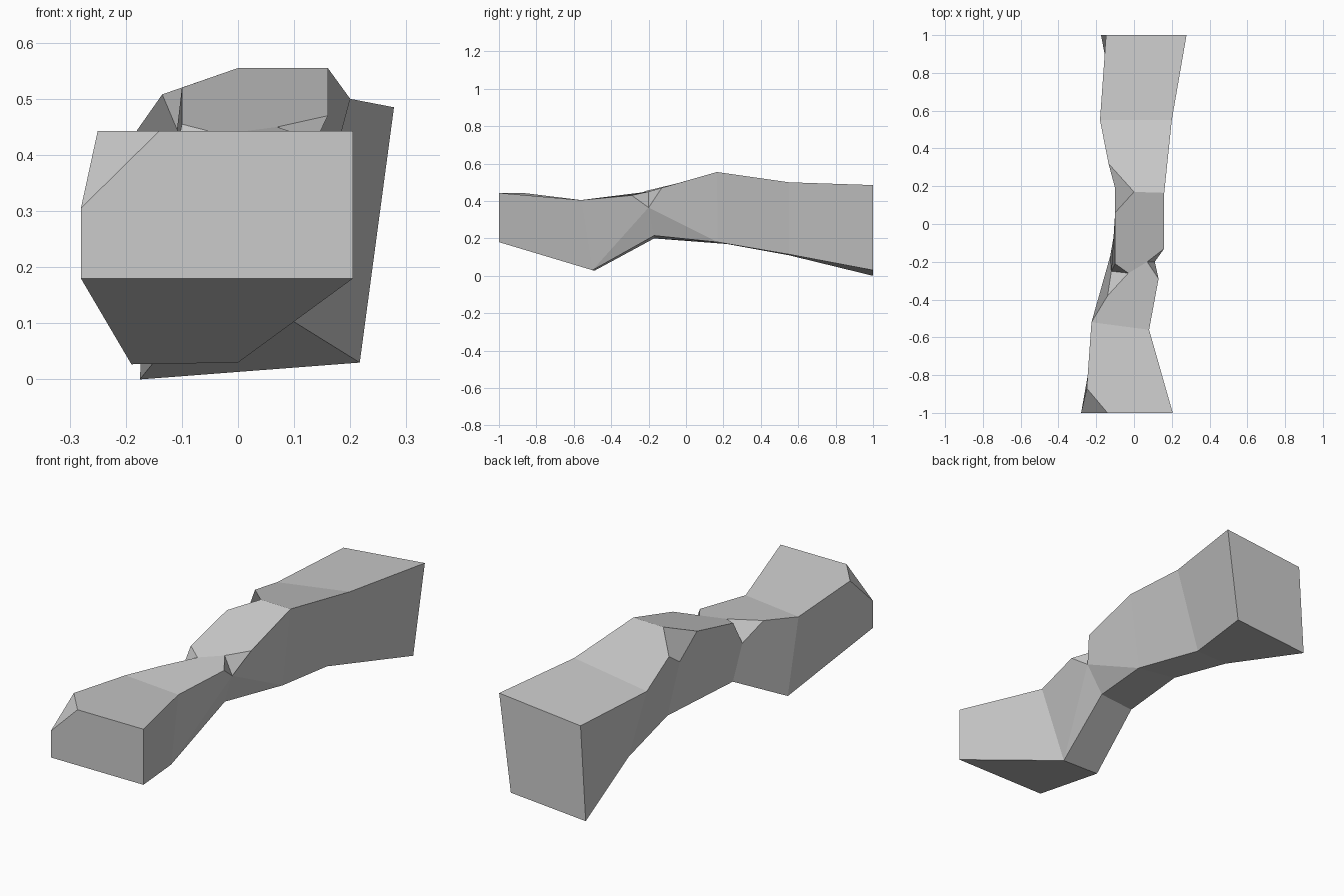
import bpy
import bmesh

old = bpy.data.objects.get("Cube")
if old:
    bpy.data.objects.remove(old, do_unlink=True)

stone = bpy.data.materials.new("pale_grey_stone")
stone.use_nodes = True
grey = (0.6, 0.6, 0.6, 1)
stone.diffuse_color = grey
stone.node_tree.nodes["Principled BSDF"].inputs["Base Color"].default_value = grey

bm = bmesh.new()


def path(*points):
    """Add a row of corner vertices running from front to back."""
    return [bm.verts.new(p) for p in points]


def face(*corners):
    return bm.faces.new(corners)


def strip(row_a, row_b):
    """Bridge two equally long rows with quads."""
    for i in range(len(row_a) - 1):
        face(row_a[i], row_a[i + 1], row_b[i + 1], row_b[i])


# Underside edges
base_right = path((.205, -1, .18), (0, -.5, .03), (.05, -.17, .215),
                  (.115, .17, .18), (.08, .55, .115), (.217, 1, .03))
base_left = path((-.28, -1, .18), (-.19, -.49, .027), (-.126, -.17, .2),
                 (-.057, .22, .17), (-.086, .55, .11), (-.175, 1, 0))

# Upper edges, front half then back half
crest_right_front = path((.205, -1, .443), (.08, -.56, .405), (.13, -.29, .43))
crest_right_back = path((.16, -.13, .47), (.16, .165, .555),
                        (.2, .55, .5), (.278, 1, .485))
crest_left_front = path((-.25, -.87, .443), (-.225, -.52, .4), (-.14, -.38, .413))
crest_left_back = path((-.135, .32, .508), (-.18, .55, .444), (-.148, 1, .444))
middle_left = path((-.1, -.21, .455), (-.1, .06, .52))

# Corner chamfer and the deep and inner points of the three chips
chamfer_low, chamfer_top = path((-.28, -1, .305), (-.14, -1, .443))
right_deep, right_inner = path((.11, -.2, .365), (.07, -.2, .45))
left_deep, left_inner = path((-.12, -.25, .35), (-.03, -.26, .437))
rear_deep, rear_inner = path((-.1, .19, .425), (0, .17, .555))

br, bl = base_right, base_left
rf0, rf1, rf2 = crest_right_front
rb0, rb1, rb2, rb3 = crest_right_back
lf0, lf1, lf2 = crest_left_front
lb0, lb1, lb2 = crest_left_back
ml0, ml1 = middle_left

# Underside and the two ends
strip(base_left, base_right)
face(bl[0], br[0], rf0, chamfer_top, chamfer_low)
face(bl[5], lb2, rb3, br[5])
face(chamfer_low, chamfer_top, lf0)

# Right flank
strip(br[:2], [rf0, rf1])
face(br[1], br[2], right_deep)
face(br[1], right_deep, rf2, rf1)
face(br[2], br[3], right_deep)
face(right_deep, br[3], rb1, rb0)
strip(br[3:], [rb1, rb2, rb3])

# Left flank
face(chamfer_low, lf0, lf1, bl[1], bl[0])
face(bl[1], lf1, lf2, left_deep, bl[2])
face(bl[2], left_deep, ml0, ml1, rear_deep, bl[3])
face(bl[3], rear_deep, lb0, lb1, bl[4])
face(bl[4], lb1, lb2, bl[5])

# Top planes
face(chamfer_top, rf0, rf1, lf1, lf0)
face(lf1, rf1, rf2, right_inner, left_inner, lf2)
face(left_inner, right_inner, rb0, rb1, rear_inner, ml1, ml0)
face(rear_inner, rb1, rb2, lb1, lb0)
face(lb1, rb2, rb3, lb2)

# Chipped notches
face(rf2, right_deep, right_inner)
face(right_deep, rb0, right_inner)
face(lf2, left_inner, left_deep)
face(left_inner, ml0, left_deep)
face(rear_inner, lb0, rear_deep, ml1)

bmesh.ops.recalc_face_normals(bm, faces=bm.faces[:])
mesh = bpy.data.meshes.new("stone_beam")
bm.to_mesh(mesh)
bm.free()
mesh.materials.append(stone)
beam = bpy.data.objects.new("stone_beam", mesh)
bpy.context.scene.collection.objects.link(beam)
